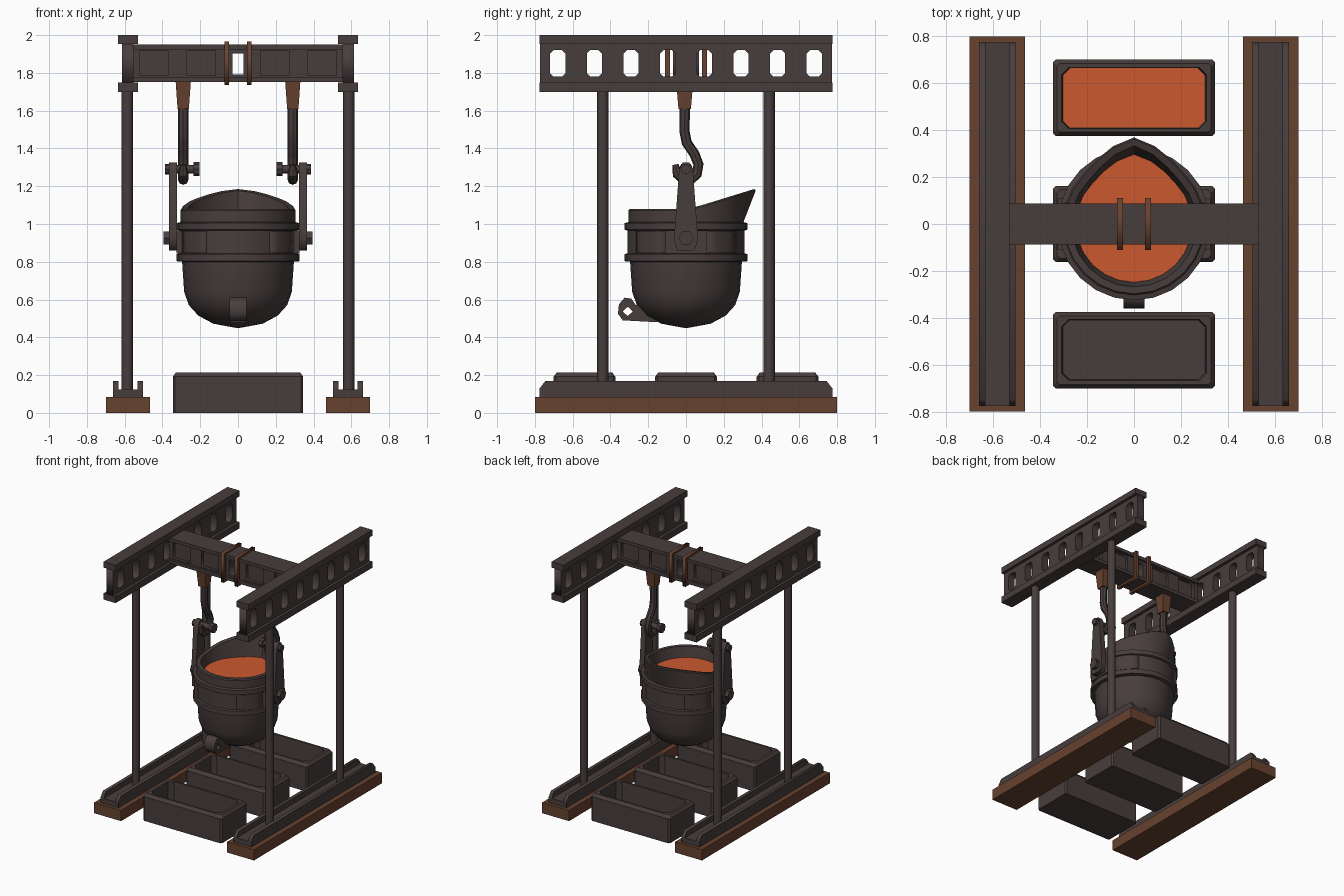
import bpy, bmesh, math
from mathutils import Matrix, Vector

if "Cube" in bpy.data.objects:
    bpy.data.objects.remove(bpy.data.objects["Cube"])

def material(name, rgb):
    m = bpy.data.materials.new(name)
    m.diffuse_color = (*rgb, 1)
    m.use_nodes = True
    m.node_tree.nodes["Principled BSDF"].inputs["Base Color"].default_value = m.diffuse_color
    return m

IRON = material("dark iron", (.064, .047, .046))
RUST = material("brown wood and rust", (.135, .054, .029))
HOT = material("molten orange", (.60, .098, .028))

def add(name, mesh, mat, smooth=False):
    ob = bpy.data.objects.new(name, mesh)
    bpy.context.collection.objects.link(ob)
    mesh.materials.clear()
    mesh.materials.append(mat)
    if smooth:
        bpy.ops.object.select_all(action='DESELECT')
        ob.select_set(True)
        bpy.context.view_layer.objects.active = ob
        bpy.ops.object.shade_smooth_by_angle(angle=math.radians(35))
    return ob

def loft(name, rings, mat, smooth=False):
    """Skin a list of point rings and cap both ends."""
    bm = bmesh.new()
    vs = [[bm.verts.new(p) for p in r] for r in rings]
    n = len(vs[0])
    for a, b in zip(vs, vs[1:]):
        for i in range(n):
            bm.faces.new((a[i], a[(i + 1) % n], b[(i + 1) % n], b[i]))
    bm.faces.new(vs[0][::-1])
    bm.faces.new(vs[-1])
    bmesh.ops.recalc_face_normals(bm, faces=bm.faces)
    me = bpy.data.meshes.new(name)
    bm.to_mesh(me)
    bm.free()
    return add(name, me, mat, smooth)

def rect(hx, hy, z, c=0.0, cx=0.0, cy=0.0):
    """Rectangle ring, with cut corners when c > 0."""
    if not c:
        p = [(-hx, -hy), (hx, -hy), (hx, hy), (-hx, hy)]
    else:
        p = [(-hx + c, -hy), (hx - c, -hy), (hx, -hy + c), (hx, hy - c),
             (hx - c, hy), (-hx + c, hy), (-hx, hy - c), (-hx, -hy + c)]
    return [(x + cx, y + cy, z) for x, y in p]

def box(name, x, y, z, mat=IRON):
    hx, hy = (x[1] - x[0]) / 2, (y[1] - y[0]) / 2
    cx, cy = (x[1] + x[0]) / 2, (y[1] + y[0]) / 2
    return loft(name, [rect(hx, hy, h, 0, cx, cy) for h in z], mat)

def rod(name, p, q, r, n=12, mat=IRON, smooth=True):
    p, q = Vector(p), Vector(q)
    d = q - p
    u = Vector((0, 0, 1)).cross(d).normalized() if abs(d.x) + abs(d.y) > 1e-6 else Vector((1, 0, 0))
    v = d.normalized().cross(u)
    ring = [r * (math.cos(a) * u + math.sin(a) * v) for a in (2 * math.pi * i / n for i in range(n))]
    return loft(name, [[p + o for o in ring], [q + o for o in ring]], mat, smooth)

AXES = {'x': Matrix(((0, 0, 1), (1, 0, 0), (0, 1, 0))),
        'y': Matrix(((1, 0, 0), (0, 0, -1), (0, 1, 0))),
        'z': Matrix.Identity(3)}

def curve_mesh(name, cu):
    tmp = bpy.data.objects.new(name, cu)
    bpy.context.collection.objects.link(tmp)
    dg = bpy.context.evaluated_depsgraph_get()
    me = bpy.data.meshes.new_from_object(tmp.evaluated_get(dg))
    bpy.data.objects.remove(tmp)
    return me

def plate(name, loops, axis, pos, thick, mat=IRON):
    """Flat plate from an outline plus hole loops, extruded along an axis."""
    cu = bpy.data.curves.new(name, 'CURVE')
    cu.dimensions, cu.fill_mode, cu.extrude = '2D', 'BOTH', thick / 2
    for lp in loops:
        s = cu.splines.new('POLY')
        s.points.add(len(lp) - 1)
        for pt, (a, b) in zip(s.points, lp):
            pt.co = (a, b, 0, 1)
        s.use_cyclic_u = True
    me = curve_mesh(name, cu)
    m = AXES[axis].to_4x4()
    m.translation = AXES[axis] @ Vector((0, 0, -pos if axis == 'y' else pos))
    me.transform(m)
    return add(name, me, mat)

def loop2(hw, hh, a, b, c=0.0):
    return [(p[0], p[1]) for p in rect(hw, hh, 0, c, a, b)]

for s, side in ((-1, "left"), (1, "right")):
    def X(a, b):
        return sorted((s * a, s * b))
    # ground beams: timber sleeper, channel floor and chamfered channel walls
    box(side + "_sleeper", X(.465, .70), (-.80, .80), (0, .085), RUST)
    box(side + "_channel_floor", X(.505, .66), (-.775, .775), (.085, .125))
    for x in (.518, .647):
        plate(side + "_channel_wall", [[(-.775, .085), (.775, .085), (.775, .13), (.745, .168),
              (-.745, .168), (-.775, .13)]], 'x', s * x, .028)
    # posts
    for y in (-.44, .44):
        rod(side + "_post", (s * .586, y, .11), (s * .586, y, 1.72), .03)
    # top girder: flanges and a web with windows
    for z0, z1 in ((1.70, 1.75), (1.953, 2.0)):
        box(side + "_girder_flange", X(.53, .635), (-.775, .775), (z0, z1))
    holes = [loop2(.04, .07, (i - 3.5) * .194, 1.85, .018) for i in range(8)]
    plate(side + "_girder_web", [loop2(.772, .105, 0, 1.85)] + holes, 'x', s * .583, .06)
    # solid core behind the panels of the cross beam, hoop strap
    box(side + "_crossbeam_core", X(.04, .555), (-.045, .045), (1.76, 1.94))
    plate(side + "_strap", [loop2(.11, .115, 0, 1.85), loop2(.085, .099, 0, 1.85)],
          'x', s * .06, .025, RUST)
    # hook socket
    loft(side + "_hook_socket", [rect(.03, .033, 1.61, 0, s * .29, -.007),
         rect(.04, .045, 1.752, 0, s * .29, -.007)], RUST)
    # hook
    cu = bpy.data.curves.new("hook", 'CURVE')
    cu.dimensions, cu.bevel_depth, cu.bevel_resolution, cu.use_fill_caps = '3D', .027, 2, True
    path = [(-.006, 1.62), (-.008, 1.49), (.004, 1.43), (.045, 1.37), (.066, 1.315),
            (.058, 1.265), (.025, 1.233), (-.015, 1.237), (-.046, 1.265), (-.056, 1.315)]
    sp = cu.splines.new('POLY')
    sp.points.add(len(path) - 1)
    for pt, (y, z) in zip(sp.points, path):
        pt.co = (s * .29, y, z, 1)
    sp.points[-1].radius = .6
    add(side + "_hook", curve_mesh("hook", cu), IRON, True)
    # hanger arm with pin, caps and bolt
    plate(side + "_hanger_arm", [[(-.045, .86), (.045, .86), (.065, .92), (.06, .97), (.036, 1.29),
          (.018, 1.325), (-.018, 1.325), (-.036, 1.29), (-.06, .97), (-.065, .92)]], 'x', s * .345, .042)
    rod(side + "_pin", (s * .215, 0, 1.29), (s * .375, 0, 1.29), .022)
    rod(side + "_pin_inner_cap", (s * .205, 0, 1.29), (s * .235, 0, 1.29), .037, 8, smooth=False)
    rod(side + "_pin_outer_cap", (s * .36, 0, 1.29), (s * .387, 0, 1.29), .027, 8, smooth=False)
    rod(side + "_arm_bolt", (s * .30, 0, .925), (s * .395, 0, .925), .04, 6, smooth=False)
    # trunnion plate and curved side panels on the ladle
    box(side + "_trunnion_plate", X(.27, .325), (-.11, .11), (.845, .965))
    for f in (-1, 1):
        arc = [math.radians(21 + 36 * i / 4) for i in range(5)]
        pts = [(s * .317 * math.cos(a), f * .317 * math.sin(a)) for a in arc]
        pts += [(s * .29 * math.cos(a), f * .29 * math.sin(a)) for a in arc[::-1]]
        plate(side + "_ladle_panel", [pts], 'z', .905, .118)

# cross beam: flanges and a panelled web with an open centre window
for z0, z1 in ((1.752, 1.778), (1.924, 1.95)):
    box("crossbeam_flange", (-.555, .555), (-.088, .088), (z0, z1))
panels = [loop2(.075, .067, x, 1.852) for x in (-.445, -.195, .195, .445)]
plate("crossbeam_web", [loop2(.555, .09, 0, 1.851), loop2(.03, .056, 0, 1.847)] + panels, 'y', 0, .14)

# ladle: lathed body whose rim is pulled out into a pouring spout at the back
def ladle_ring(r, z, w=0.0, lift=0.0, n=24):
    ring = []
    for i in range(n):
        a = 2 * math.pi * i / n
        off = min(a, 2 * math.pi - a)
        rr = r + w * .065 * max(0, 1 - off / math.radians(38))
        y = rr * math.cos(a)
        ring.append((rr * math.sin(a), y, z + lift * .105 * min(1, max(0, (y - .02) / .34))))
    return ring

profile = [(.01, .45), (.13, .472), (.21, .515), (.26, .57), (.285, .64), (.296, .80), (.325, .803),
           (.325, .84), (.31, .845), (.31, .965), (.325, .97), (.325, 1.005), (.304, 1.01)]
rings = [ladle_ring(r, z) for r, z in profile]
rings += [ladle_ring(.304, 1.072, 1, 1), ladle_ring(.297, 1.08, 1, 1), ladle_ring(.268, 1.08, 1, 1),
          ladle_ring(.245, .98, .75)]
loft("ladle", rings, IRON, True)
loft("molten_metal", [ladle_ring(.24, .975, .75), ladle_ring(.248, 1.0, .75)], HOT)

# tipping lug low on the front of the ladle
plate("tipping_lug", [[(-.15, .48), (-.28, .487), (-.335, .49), (-.36, .525), (-.355, .575), (-.325, .61),
      (-.29, .605), (-.265, .57), (-.22, .62), (-.15, .60)],
      [(-.335, .537), (-.308, .562), (-.283, .537), (-.308, .512)]], 'x', 0, .09)

# casting trays, the rear one filled
for name, y, filled in (("front_tray", -.5375, 0), ("middle_tray", 0, 0), ("rear_tray", .5375, 1)):
    loft(name, [rect(.345, .163, 0, .012, 0, y), rect(.345, .163, .192, .012, 0, y),
                rect(.328, .146, .215, .012, 0, y), rect(.308, .13, .215, .03, 0, y),
                rect(.303, .126, .04, .03, 0, y)], IRON)
    if filled:
        loft(name + "_melt", [rect(.304, .127, z, .03, 0, y) for z in (.035, .055)], HOT)
